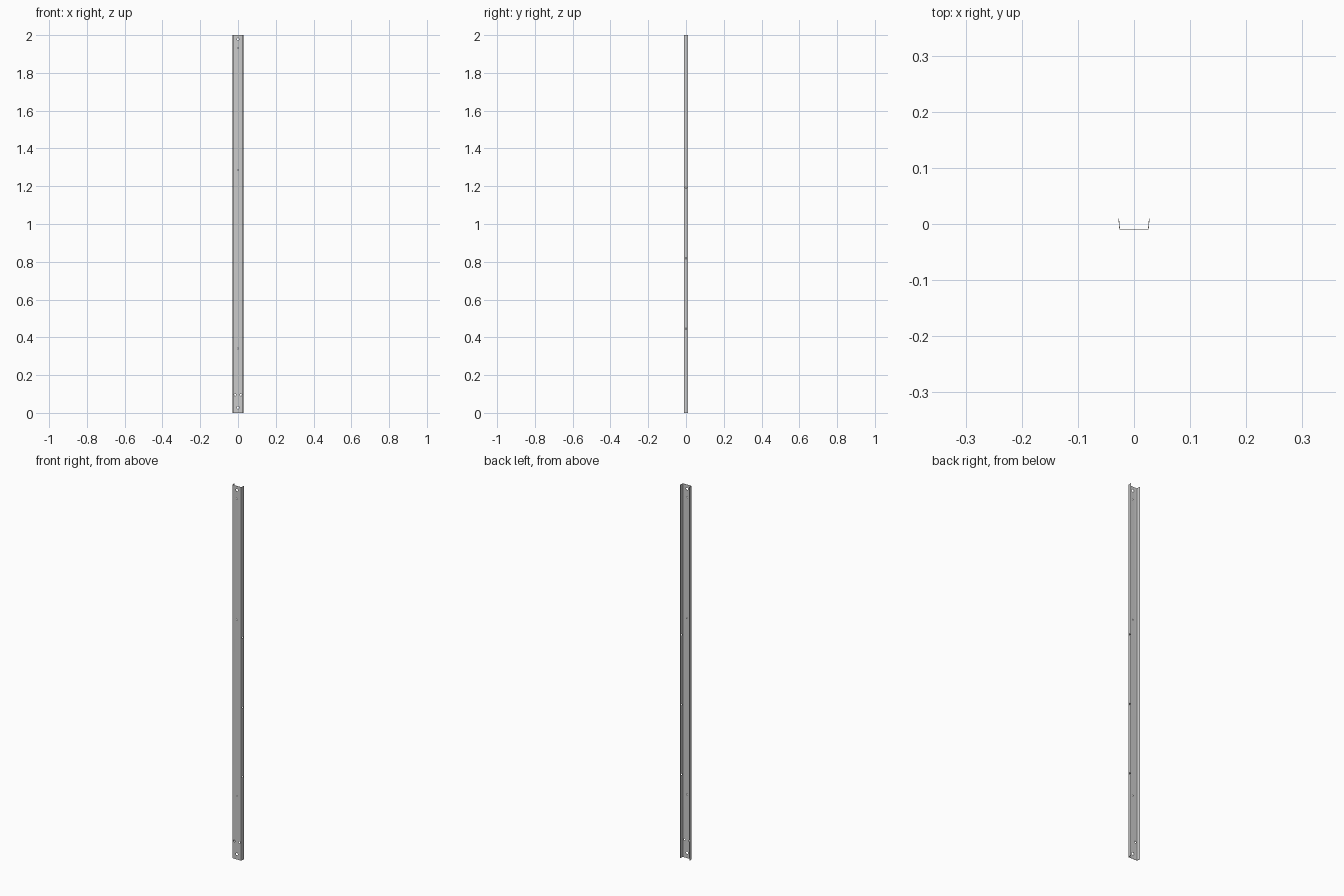
import bpy, bmesh
from math import sin, cos, radians
from mathutils import Matrix, Vector

if "Cube" in bpy.data.objects:
    bpy.data.objects.remove(bpy.data.objects["Cube"])

LENGTH, T, R = 2.0, 0.0011, 0.0022   # length, sheet thickness, outer bend radius
HALF_WEB, HALF_TIP, Y = 0.0262, 0.0278, 0.010


def half_profile(inset):
    """Right half of the channel section, from web centre to flange tip."""
    r = R - inset
    cx, cy = HALF_WEB - R, -Y + R
    pts = [(cx + r * sin(radians(a)), cy - r * cos(radians(a))) for a in (0, 28, 56, 85)]
    return pts + [(HALF_TIP - inset, Y)]


# Channel: flared U section extruded upwards
outer, inner = half_profile(0), half_profile(T)
right = outer + inner[::-1]
mirror = lambda pts: [(-x, y) for x, y in pts]
section = mirror(outer)[::-1] + outer + inner[::-1] + mirror(inner)
bm = bmesh.new()
face = bm.faces.new([bm.verts.new((x, y, 0)) for x, y in section])
ext = bmesh.ops.extrude_face_region(bm, geom=[face])
bmesh.ops.translate(bm, vec=(0, 0, LENGTH),
                    verts=[v for v in ext["geom"] if isinstance(v, bmesh.types.BMVert)])
bmesh.ops.recalc_face_normals(bm, faces=bm.faces)
mesh = bpy.data.meshes.new("channel_rail")
bm.to_mesh(mesh)
bm.free()
rail = bpy.data.objects.new("channel_rail", mesh)
bpy.context.collection.objects.link(rail)

# Hole cutters: web holes run along y, flange holes along x
bm = bmesh.new()


def hole(centre, radius, axis, depth=0.008):
    rot = Vector((0, 0, 1)).rotation_difference(Vector(axis)).to_matrix().to_4x4()
    bmesh.ops.create_cone(bm, cap_ends=True, segments=24, radius1=radius, radius2=radius,
                          depth=depth, matrix=Matrix.Translation(centre) @ rot)


for x, z, r in [(0, 1.978, 0.0065), (0, 1.932, 0.003), (0, 1.285, 0.003), (0, 0.34, 0.003),
                (-0.015, 0.095, 0.005), (0.015, 0.095, 0.005), (0, 0.028, 0.0065)]:
    hole((x, -Y, z), r, (0, 1, 0))
for z in (0.445, 0.818, 1.192):
    hole((0.027, 0.0, z), 0.004, (1, 0, 0))
cut_mesh = bpy.data.meshes.new("hole_cutter")
bm.to_mesh(cut_mesh)
bm.free()
cutter = bpy.data.objects.new("hole_cutter", cut_mesh)
bpy.context.collection.objects.link(cutter)
cutter.hide_render = True

mod = rail.modifiers.new("holes", 'BOOLEAN')
mod.object = cutter
mod.solver = 'EXACT'
bpy.context.view_layer.objects.active = rail
rail.select_set(True)
bpy.ops.object.modifier_apply(modifier=mod.name)
bpy.data.objects.remove(cutter)
bpy.ops.object.shade_smooth_by_angle(angle=radians(35))
